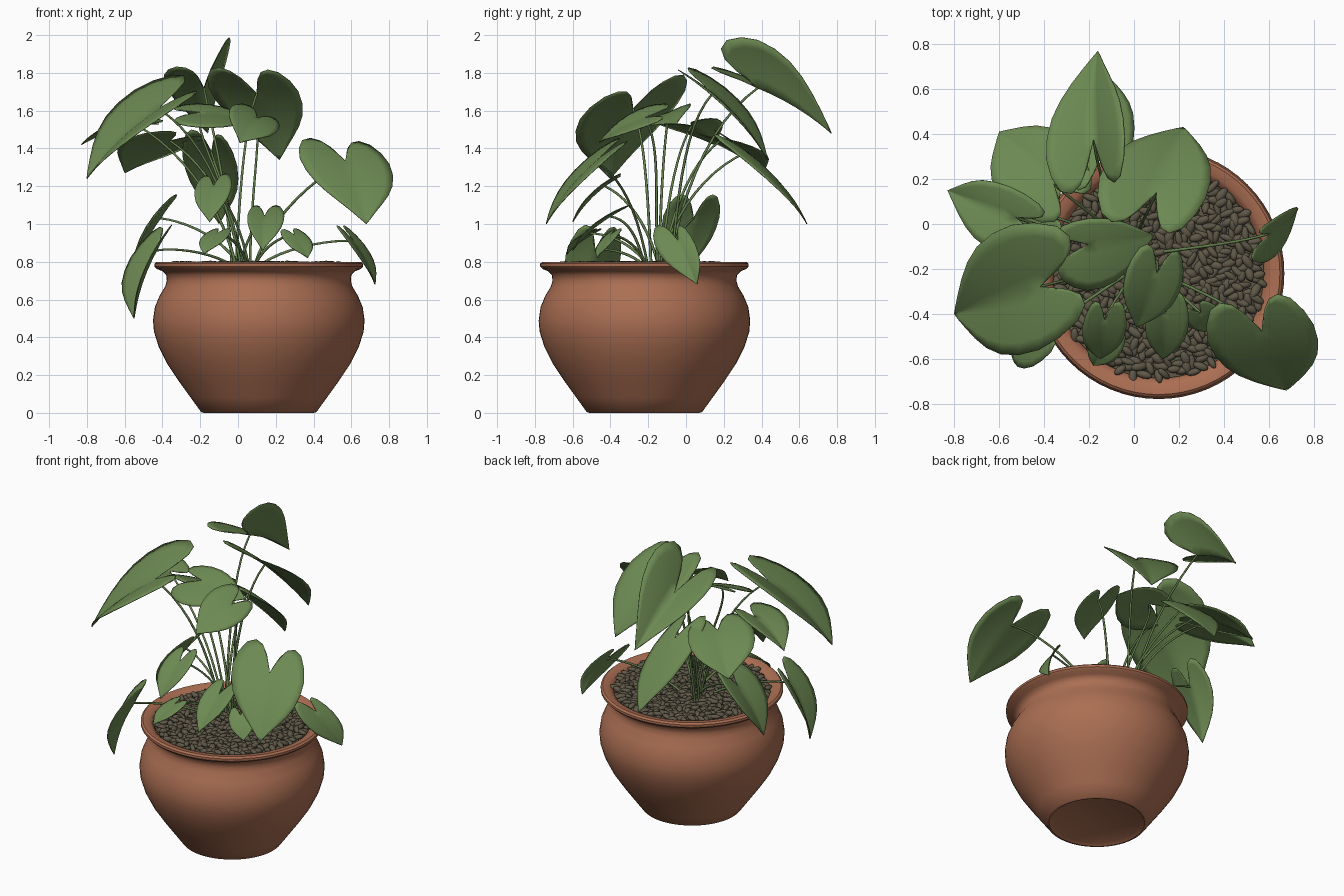
import bpy, bmesh, math, random
from mathutils import Vector, Matrix

if "Cube" in bpy.data.objects:
    bpy.data.objects.remove(bpy.data.objects["Cube"])

random.seed(4)
CX, CY = 0.11, -0.22          # pot axis


def material(name, rgb):
    m = bpy.data.materials.new(name)
    m.diffuse_color = (*rgb, 1)
    m.use_nodes = True
    m.node_tree.nodes["Principled BSDF"].inputs["Base Color"].default_value = m.diffuse_color
    return m


TERRACOTTA = material("terracotta", (0.41, 0.158, 0.086))
LEAF = material("leaf_green", (0.15, 0.25, 0.085))
STEM = material("stem_green", (0.13, 0.22, 0.075))
STONE = material("pebble_brown", (0.115, 0.098, 0.064))


def add(name, bm, mat, smooth=True):
    me = bpy.data.meshes.new(name)
    bm.to_mesh(me)
    bm.free()
    me.materials.append(mat)
    for p in me.polygons:
        p.use_smooth = smooth
    ob = bpy.data.objects.new(name, me)
    bpy.context.collection.objects.link(ob)
    return ob


def lathe(name, profile, mat, n=64):
    bm = bmesh.new()
    rings = []
    for r, z in profile:
        if r == 0:
            rings.append([bm.verts.new((CX, CY, z))] * n)
        else:
            rings.append([bm.verts.new((CX + r * math.cos(2 * math.pi * i / n),
                                        CY + r * math.sin(2 * math.pi * i / n), z)) for i in range(n)])
    for a, b in zip(rings, rings[1:]):
        for i in range(n):
            j = (i + 1) % n
            vs = list(dict.fromkeys((a[i], a[j], b[j], b[i])))
            bm.faces.new(vs)
    bmesh.ops.recalc_face_normals(bm, faces=bm.faces)
    ob = add(name, bm, mat)
    bpy.context.view_layer.objects.active = ob
    ob.select_set(True)
    bpy.ops.object.shade_smooth_by_angle(angle=math.radians(40))
    ob.select_set(False)
    return ob


# Pot: closed wall with flared rim and hollow inside
lathe("pot", [(0, 0.012), (0.27, 0.012), (0.29, 0), (0.305, 0.004), (0.36, 0.08), (0.425, 0.17),
              (0.485, 0.26), (0.53, 0.35), (0.555, 0.43), (0.56, 0.49), (0.55, 0.56), (0.525, 0.62),
              (0.495, 0.67), (0.487, 0.70), (0.49, 0.73), (0.51, 0.75), (0.54, 0.762), (0.552, 0.775),
              (0.552, 0.79), (0.54, 0.80), (0.50, 0.795), (0.475, 0.775), (0.465, 0.74), (0.465, 0.70),
              (0, 0.70)], TERRACOTTA)

# Soil bed below the pebbles
lathe("soil", [(0.468, 0.765), (0, 0.775)], STONE)

# Pebbles: flattened stones in a jittered spiral
bm = bmesh.new()
COUNT = 520
for i in range(COUNT):
    r = 0.465 * math.sqrt((i + 0.5) / COUNT)
    a = i * 2.39996
    pos = Vector((CX + r * math.cos(a) + random.uniform(-.01, .01),
                  CY + r * math.sin(a) + random.uniform(-.01, .01), 0.778 + random.uniform(-.005, .01)))
    rot = Matrix.Rotation(random.uniform(0, 6.28), 4, 'Z') @ Matrix.Rotation(random.uniform(-.35, .35), 4, 'Y')
    size = Matrix.Diagonal((random.uniform(.030, .041), random.uniform(.015, .021), random.uniform(.013, .018), 1))
    bmesh.ops.create_icosphere(bm, subdivisions=2, radius=1, matrix=Matrix.Translation(pos) @ rot @ size)
add("pebbles", bm, STONE)

# Heart-shaped half outline: (along midrib, across)
OUTLINE = [(0, 0), (-.10, .08), (-.27, .20), (-.39, .36), (-.43, .56), (-.36, .78), (-.18, .95), (.02, 1.03),
           (.23, 1), (.42, .89), (.58, .71), (.72, .49), (.84, .28), (.94, .11), (1, 0)]
STEPS = 5
stem_curve = bpy.data.curves.new("stems", 'CURVE')
stem_curve.dimensions = '3D'
stem_curve.bevel_depth = 0.008
stem_curve.bevel_resolution = 1
stem_curve.resolution_u = 10


def leaf(name, base, tip, side_a, side_b, droop=0.2):
    """Leaf from its stem joint, tip and the two widest edge points, plus its stem."""
    P, T, A, B = map(Vector, (base, tip, side_a, side_b))
    axis = T - P
    wide = P + axis * 0.25
    nrm = axis.cross(A - B).normalized()
    if nrm.z < 0:
        nrm = -nrm
    bm = bmesh.new()
    for side in (A - wide, B - wide):
        rows = []
        for u, v in OUTLINE:
            mid = max(0, u - 0.12 * v)
            row = []
            for s in range(STEPS + 1):
                f = s / STEPS
                uu = mid + (u - mid) * f
                vv = v * f
                bulge = droop * axis.length * (uu - uu * uu) + 0.10 * side.length * (vv - vv * vv)
                row.append(bm.verts.new(P + axis * uu + side * vv + nrm * bulge))
            rows.append(row)
        for r0, r1 in zip(rows, rows[1:]):
            for s in range(STEPS):
                bm.faces.new((r0[s], r0[s + 1], r1[s + 1], r1[s]))
    bmesh.ops.remove_doubles(bm, verts=bm.verts, dist=0.0004)
    bmesh.ops.dissolve_degenerate(bm, edges=bm.edges, dist=0.0003)
    bmesh.ops.recalc_face_normals(bm, faces=bm.faces)
    ob = add(name, bm, LEAF)
    mod = ob.modifiers.new("thickness", 'SOLIDIFY')
    mod.thickness = 0.005
    mod.offset = 0
    # stem: rises from the crown and arches into the leaf joint
    root = Vector((0.03 + random.uniform(-.06, .06) + P.x * 0.1, -0.14 + random.uniform(-.05, .05) + P.y * 0.1, 0.76))
    d = P - root
    flat = Vector((axis.x, axis.y, 0))
    sp = stem_curve.splines.new('BEZIER')
    sp.bezier_points.add(1)
    p0, p1 = sp.bezier_points
    for p in (p0, p1):
        p.handle_left_type = p.handle_right_type = 'FREE'
    p0.co = p0.handle_left = root
    p0.handle_right = root + Vector((d.x * .2, d.y * .2, d.z * .5 + .03))
    p1.co = p1.handle_right = P
    p1.handle_left = P - flat * 0.3 - d * 0.2 + Vector((0, 0, 0.04))
    p1.radius = 0.75


# Tall leaves
leaf("leaf_back_top", (-.18, .38, 1.72), (-.16, .77, 1.48), (-.38, .38, 1.73), (-.04, .47, 1.91))
leaf("leaf_back_right", (.10, .14, 1.69), (.22, .43, 1.34), (.34, .18, 1.62), (-.12, .27, 1.64))
leaf("leaf_left_large", (-.42, -.28, 1.61), (-.80, -.40, 1.24), (-.51, -.58, 1.47), (-.63, -.04, 1.62))
leaf("leaf_left_rear", (-.36, .18, 1.44), (-.60, .41, 1.27), (-.32, .40, 1.37), (-.61, .14, 1.42))
leaf("leaf_left_far", (-.53, .03, 1.52), (-.83, .15, 1.42), (-.62, .19, 1.53), (-.66, -.10, 1.50))
leaf("leaf_centre", (-.20, -.09, 1.59), (.09, -.05, 1.53), (-.14, -.28, 1.50), (-.14, .03, 1.62))
leaf("leaf_centre_front", (.10, -.22, 1.56), (.01, -.46, 1.43), (.19, -.32, 1.47), (-.05, -.26, 1.59))
leaf("leaf_back_low", (-.14, .32, 1.38), (-.10, .64, 1.00), (.00, .42, 1.22), (-.28, .42, 1.27))

# Right-hand large leaf
leaf("leaf_right_large", (.57, -.48, 1.33), (.68, -.74, 1.00), (.82, -.51, 1.24), (.36, -.58, 1.27))

# Low and hanging leaves
leaf("leaf_left_hanging", (-.43, -.48, .86), (-.55, -.52, .50), (-.48, -.64, .76), (-.59, -.36, .74))
leaf("leaf_left_low", (-.41, .04, 1.03), (-.56, -.02, .72), (-.48, .16, .97), (-.47, -.13, .97))
leaf("leaf_right_hanging", (.61, -.04, .91), (.725, .06, .68), (.62, -.14, .84), (.69, .07, .84))
leaf("leaf_front", (.14, -.40, 1.04), (.13, -.60, .86), (.24, -.47, 1.0), (.05, -.47, 1.0))
leaf("leaf_front_left", (-.13, -.43, 1.20), (-.15, -.60, 1.01), (-.04, -.49, 1.16), (-.23, -.49, 1.14))
leaf("leaf_small_left", (-.11, -.51, .95), (-.18, -.63, .84), (-.07, -.59, .91), (-.20, -.54, .91))
leaf("leaf_small_right", (.30, -.40, .94), (.37, -.47, .82), (.26, -.46, .89), (.39, -.39, .90))

# Stems as one mesh
tmp = bpy.data.objects.new("stem_guide", stem_curve)
bpy.context.collection.objects.link(tmp)
dg = bpy.context.evaluated_depsgraph_get()
mesh = bpy.data.meshes.new_from_object(tmp.evaluated_get(dg))
bpy.data.objects.remove(tmp)
mesh.materials.clear()
mesh.materials.append(STEM)
for p in mesh.polygons:
    p.use_smooth = True
bpy.context.collection.objects.link(bpy.data.objects.new("stems", mesh))
